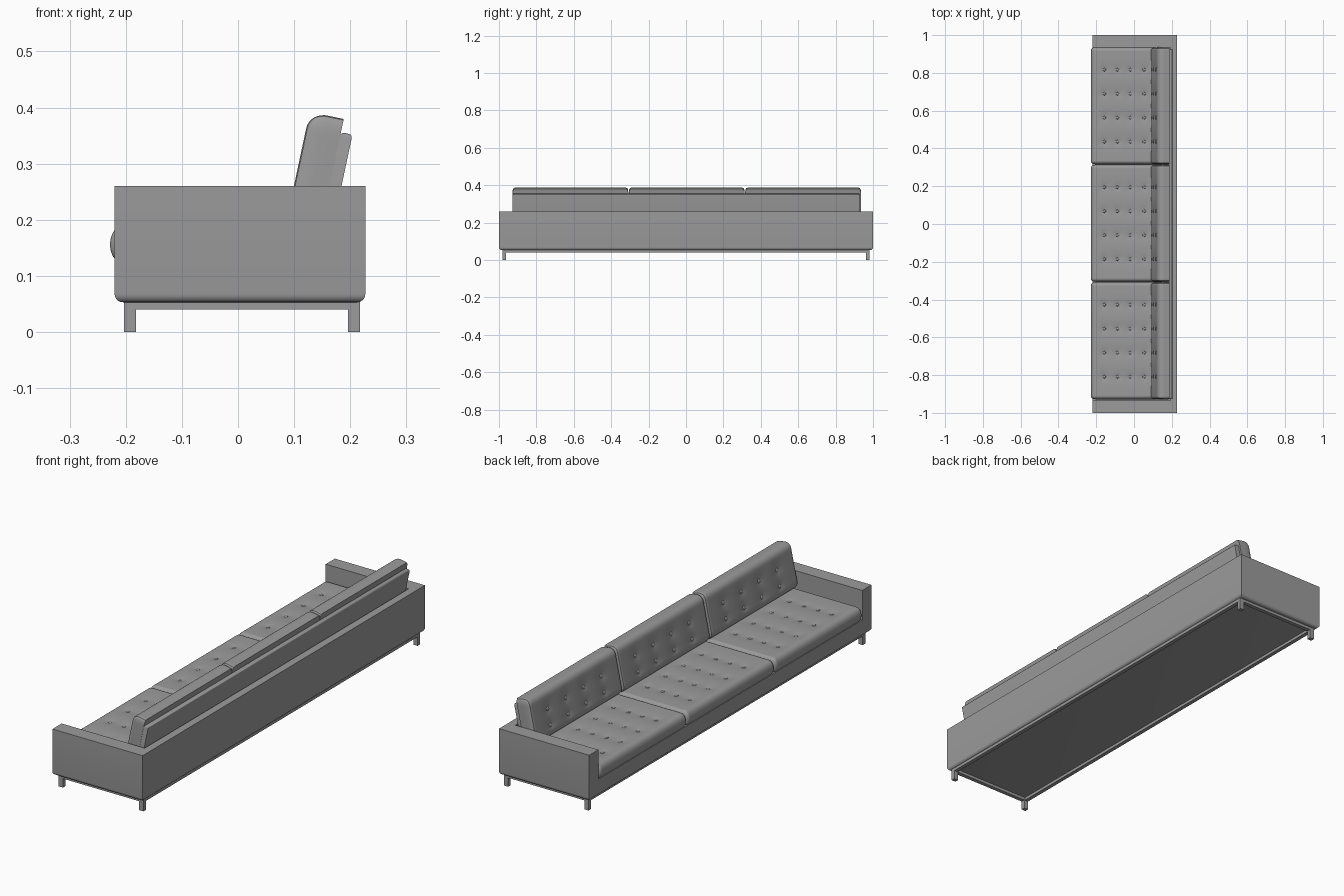
import bpy, bmesh, math
from mathutils import Vector, Matrix

if "Cube" in bpy.data.objects:
    bpy.data.objects.remove(bpy.data.objects["Cube"])

grey = bpy.data.materials.new("grey upholstery")
grey.diffuse_color = (0.33, 0.33, 0.33, 1)
grey.use_nodes = True
grey.node_tree.nodes["Principled BSDF"].inputs["Base Color"].default_value = grey.diffuse_color


def add(name, bm, smooth=True):
    bmesh.ops.recalc_face_normals(bm, faces=bm.faces)
    me = bpy.data.meshes.new(name)
    bm.to_mesh(me)
    bm.free()
    me.materials.append(grey)
    ob = bpy.data.objects.new(name, me)
    bpy.context.collection.objects.link(ob)
    if smooth:
        bpy.ops.object.select_all(action='DESELECT')
        bpy.context.view_layer.objects.active = ob
        ob.select_set(True)
        bpy.ops.object.shade_smooth_by_angle(angle=math.radians(35))
    return ob


def box_bm(lo, hi):
    bm = bmesh.new()
    bmesh.ops.create_cube(bm, size=1)
    lo, hi = Vector(lo), Vector(hi)
    for v in bm.verts:
        v.co = Vector([a + (b - a) * (c + 0.5) for a, b, c in zip(lo, hi, v.co)])
    return bm


def bevel(bm, edges, width, segs):
    bmesh.ops.bevel(bm, geom=edges, offset=width, segments=segs, profile=0.5, affect='EDGES')


def cushion(name, lo, hi, rad, cuts, flat_back, buttons, axis, side, place):
    """Rounded box dimpled at each button on its face towards side * axis."""
    bm = box_bm((-1, -1, -1), (1, 1, 1))
    for k in range(3):
        along = [e for e in bm.edges
                 if abs((e.verts[0].co - e.verts[1].co)[k]) > 1.9]
        bmesh.ops.subdivide_edges(bm, edges=along, cuts=cuts[k])
    lo, hi = Vector(lo), Vector(hi)
    for v in bm.verts:
        # crowd the loops towards the rounded edges
        t = [0.55 * c + 0.45 * math.sin(c * math.pi / 2) for c in v.co]
        p = Vector([a + (b - a) * (c + 1) / 2 for a, b, c in zip(lo, hi, t)])
        inner = Vector([min(max(p[k], lo[k] + rad[k]), hi[k] - rad[k]) for k in range(3)])
        if flat_back:
            inner.x = max(p.x, lo.x + rad[0])
        d = Vector([(p[k] - inner[k]) / rad[k] for k in range(3)])
        facing = v.co[axis] * side > 0.99
        if d.length > 1e-6 and max(abs(c) for c in d) > 0.999:
            d.normalize()
            p = inner + Vector([d[k] * rad[k] for k in range(3)])
        if facing:
            for b in buttons:
                q = [p[k] - b[k] for k in range(3) if k != axis]
                r2 = q[0] ** 2 + q[1] ** 2
                p[axis] -= side * (0.004 * math.exp(-r2 / 0.0002)
                                   + 0.003 * math.exp(-r2 / 0.0015))
        v.co = p
    bmesh.ops.transform(bm, matrix=place, verts=bm.verts)
    add(name, bm)
    # covered buttons
    bm = bmesh.new()
    for b in buttons:
        s = [0.009] * 3
        s[axis] = 0.004
        c = Vector(b)
        c[axis] -= side * 0.006
        m = place @ Matrix.Translation(c) @ Matrix.Diagonal((*s, 1))
        bmesh.ops.create_uvsphere(bm, u_segments=10, v_segments=6, radius=1, matrix=m)
    add(name + "_buttons", bm)


# Body shell: rounded underside, open front, arms and low back
bm = box_bm((-0.22, -1, 0.053), (0.227, 1, 0.26))
bevel(bm, [e for e in bm.edges if all(v.co.z < 0.06 for v in e.verts)], 0.015, 5)
body = add("body", bm)
cutter = add("seat_cutter", box_bm((-0.3, -0.935, 0.128), (0.192, 0.935, 0.4)), False)
cutter.hide_render = True
mod = body.modifiers.new("seat_opening", 'BOOLEAN')
mod.object = cutter
mod.operation = 'DIFFERENCE'
mod.solver = 'EXACT'
bpy.context.view_layer.objects.active = body
bpy.ops.object.select_all(action='DESELECT')
body.select_set(True)
bpy.ops.object.modifier_apply(modifier=mod.name)
bpy.data.objects.remove(cutter)
bpy.ops.object.shade_smooth_by_angle(angle=math.radians(35))

# Base frame rails and legs
for s, side in ((-1, "left"), (1, "right")):
    y0, y1 = sorted((s * 0.962, s * 0.98))
    add(f"end_rail_{side}", box_bm((-0.203, y0, 0.04), (0.217, y1, 0.054)), False)
    for x, end in ((-0.203, "front"), (0.196, "back")):
        add(f"{end}_leg_{side}", box_bm((x, y0, 0), (x + 0.021, y1, 0.04)), False)
for x, end in ((-0.203, "front"), (0.199, "back")):
    add(f"{end}_rail", box_bm((x, -0.962, 0.04), (x + 0.018, 0.962, 0.054)), False)

# Reclined back support and cushions share one tilted frame
tilt = Matrix.Translation((0.146, 0, 0.18)) @ Matrix.Rotation(math.radians(12), 4, 'Y')
bm = box_bm((0, -0.927, -0.04), (0.021, 0.927, 0.18))
bevel(bm, [e for e in bm.edges if all(v.co.z > 0.1 for v in e.verts)], 0.006, 3)
bmesh.ops.transform(bm, matrix=tilt, verts=bm.verts)
add("back_support", bm)

W = 0.622
for i, label in enumerate(("left", "middle", "right")):
    yc = (i - 1) * W + 0.004
    y0, y1 = yc - W / 2 + 0.001, yc + W / 2 - 0.001
    cols = [yc + (j - 1.5) * 0.127 for j in range(4)]
    cushion(f"seat_cushion_{label}", (-0.228, y0, 0.122), (0.14, y1, 0.19),
            (0.025, 0.014, 0.033), (36, 56, 8), False,
            [(x, y, 0.19) for x in (-0.157, -0.088, -0.019, 0.054) for y in cols],
            2, 1, Matrix.Identity(4))
    cushion(f"back_cushion_{label}", (-0.062, y0, 0), (0, y1, 0.204),
            (0.032, 0.01, 0.03), (8, 56, 24), True,
            [(-0.062, y, z) for z in (0.05, 0.12) for y in cols],
            0, -1, tilt)
